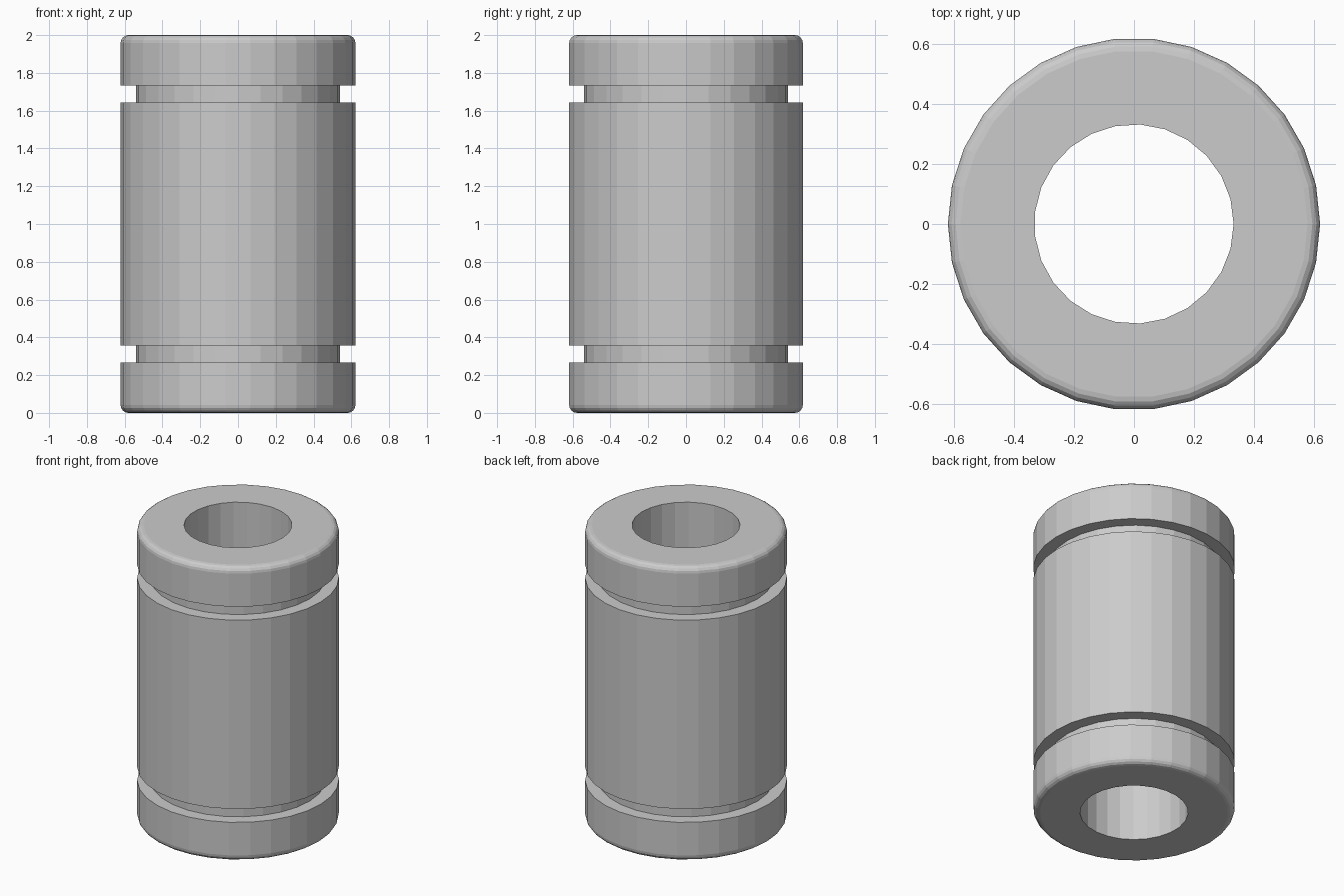
import bpy
import bmesh
from math import cos, sin, pi

if "Cube" in bpy.data.objects:
    bpy.data.objects.remove(bpy.data.objects["Cube"], do_unlink=True)

OUTER, GROOVE, BORE = 0.622, 0.54, 0.333
HEIGHT, FILLET = 2.0, 0.042
OUTER_SIDES, GROOVE_SIDES, BORE_SIDES = 30, 28, 25
FILLET_STEPS = 4

steel = bpy.data.materials.new("steel_grey")
steel.use_nodes = True
colour = (0.6, 0.6, 0.6, 1)
steel.diffuse_color = colour
steel.node_tree.nodes["Principled BSDF"].inputs["Base Color"].default_value = colour

bm = bmesh.new()


def ring(radius, z, sides):
    """A circle of vertices starting on +x."""
    steps = [2 * pi * i / sides for i in range(sides)]
    return [bm.verts.new((radius * cos(a), radius * sin(a), z)) for a in steps]


def stitch(a, b):
    """Join two rings: quads if their counts match, otherwise triangles."""
    na, nb = len(a), len(b)
    if na == nb:
        for i in range(na):
            j = (i + 1) % na
            bm.faces.new((a[i], a[j], b[j], b[i]))
        return
    i = j = 0
    while i < na or j < nb:
        if j == nb or (i < na and (i + 1) / na <= (j + 1) / nb):
            bm.faces.new((a[i], a[(i + 1) % na], b[j % nb]))
            i += 1
        else:
            bm.faces.new((a[i % na], b[(j + 1) % nb], b[j]))
            j += 1


# Upper half of the cross-section: bore edge, rounded rim, retaining groove
upper = [(BORE, HEIGHT, BORE_SIDES)]
for k in range(FILLET_STEPS + 1):
    t = pi / 2 * k / FILLET_STEPS
    upper.append((OUTER - FILLET * (1 - sin(t)),
                  HEIGHT - FILLET * (1 - cos(t)), OUTER_SIDES))
upper += [(OUTER, 1.733, OUTER_SIDES), (GROOVE, 1.733, GROOVE_SIDES),
          (GROOVE, 1.642, GROOVE_SIDES), (OUTER, 1.642, OUTER_SIDES)]

# Lower half mirrors the upper one
lower = [(r, HEIGHT - z, n) for r, z, n in reversed(upper)]
rings = [ring(*p) for p in upper + lower]
for a, b in zip(rings, rings[1:] + rings[:1]):
    stitch(a, b)
bmesh.ops.recalc_face_normals(bm, faces=bm.faces[:])

mesh = bpy.data.meshes.new("bearing_sleeve")
bm.to_mesh(mesh)
bm.free()
mesh.materials.append(steel)
sleeve = bpy.data.objects.new("bearing_sleeve", mesh)
bpy.context.collection.objects.link(sleeve)
